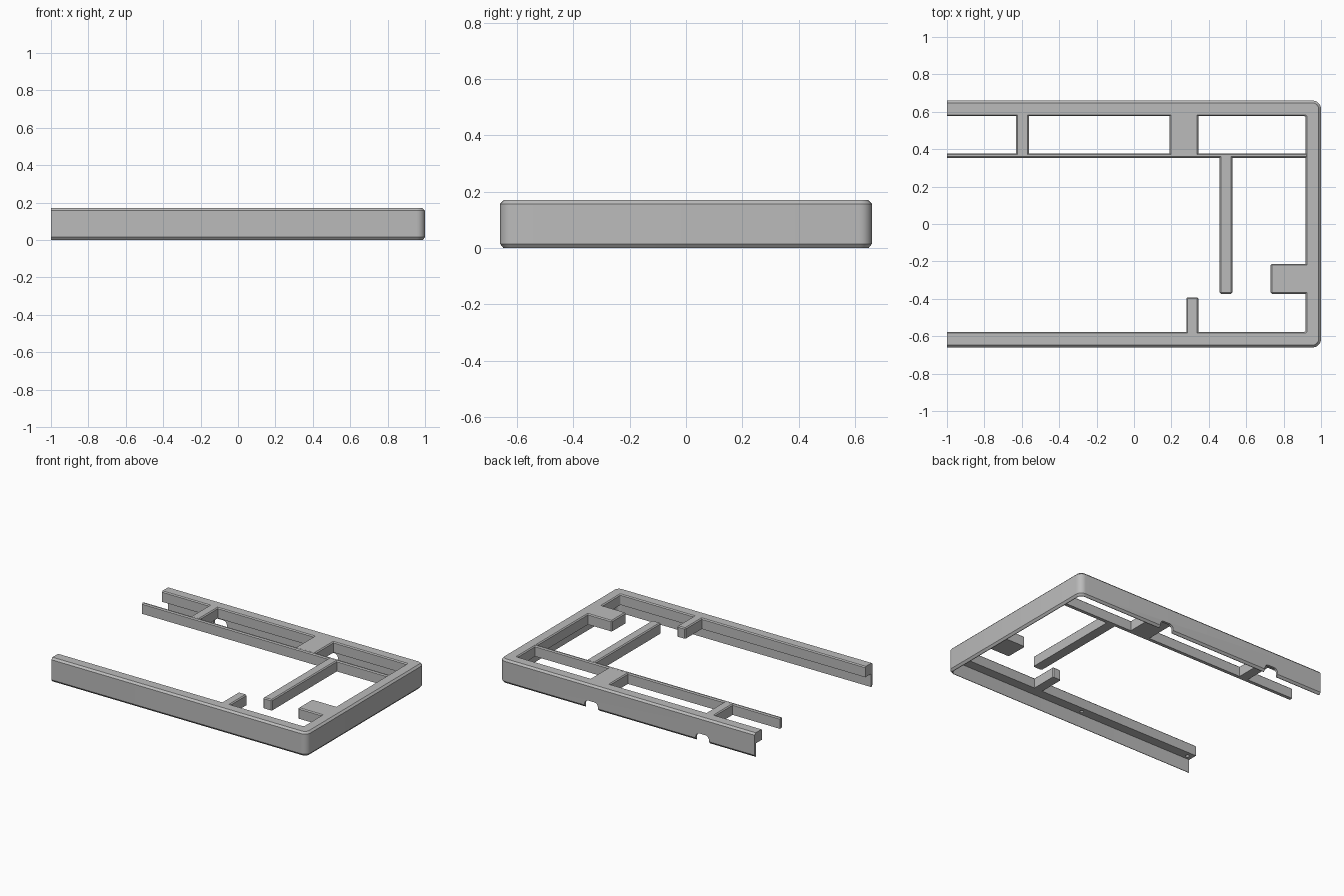
import bpy, bmesh, math
from mathutils import Matrix, Vector

if "Cube" in bpy.data.objects:
    bpy.data.objects.remove(bpy.data.objects["Cube"])

TOP, UNDER = 0.17, 0.095      # top of the frame, underside of the shelf
HX, HY = 1.0, 0.66            # half sizes of the footprint

grey = bpy.data.materials.new("plain grey")
grey.diffuse_color = (0.5, 0.5, 0.5, 1)
grey.use_nodes = True
grey.node_tree.nodes["Principled BSDF"].inputs["Base Color"].default_value = grey.diffuse_color


def make(name, bm):
    bmesh.ops.recalc_face_normals(bm, faces=bm.faces)
    me = bpy.data.meshes.new(name)
    bm.to_mesh(me)
    bm.free()
    me.materials.append(grey)
    ob = bpy.data.objects.new(name, me)
    bpy.context.collection.objects.link(ob)
    return ob


def box_bm(x0, x1, y0, y1, z0, z1):
    bm = bmesh.new()
    m = Matrix.Translation(((x0 + x1) / 2, (y0 + y1) / 2, (z0 + z1) / 2))
    bmesh.ops.create_cube(bm, size=1, matrix=m @ Matrix.Diagonal((x1 - x0, y1 - y0, z1 - z0, 1)))
    return bm


def member(name, x0, x1, y0, y1):
    """Bar of the top lattice with small chamfers; ends cut at x = -1 stay square."""
    bm = box_bm(x0, x1, y0, y1, UNDER, TOP)
    edges = [e for e in bm.edges
             if (all(v.co.z > TOP - 1e-4 for v in e.verts)
                 or abs(e.verts[0].co.z - e.verts[1].co.z) > 0.01)
             and not all(v.co.x < -HX + 1e-4 for v in e.verts)]
    bmesh.ops.bevel(bm, geom=edges, offset=0.007, segments=1, affect='EDGES')
    return make(name, bm)


# Rim: wall-and-shelf section swept round a U that is open at x = -1
section = [(0.012, 0), (0, 0.015), (0, 0.157), (0.013, TOP), (0.076, TOP),
           (0.083, TOP - 0.007), (0.083, UNDER), (0.016, UNDER), (0.016, 0)]
N = 6


def u_path(d):
    r = max(0.045 - d, 0.01)
    pts = [(-HX, -HY + d)]
    for sy, a0 in ((-1, -90), (1, 0)):
        cx, cy = HX - d - r, sy * (HY - d - r)
        for i in range(N + 1):
            a = math.radians(a0 + 90 * i / N)
            pts.append((cx + r * math.cos(a), cy + r * math.sin(a)))
    return pts + [(-HX, HY - d)]


bm = bmesh.new()
rows = [[bm.verts.new((x, y, z)) for x, y in u_path(d)] for d, z in section]
for a, b in zip(rows, rows[1:] + rows[:1]):
    for i in range(len(a) - 1):
        bm.faces.new((a[i], a[i + 1], b[i + 1], b[i]))
for end in (0, -1):
    bm.faces.new([r[end] for r in rows])
rim = make("outer_rim", bm)


def cut(ob, cutter):
    cutter.hide_render = True
    cutter.hide_viewport = True
    mod = ob.modifiers.new("cut", 'BOOLEAN')
    mod.operation, mod.solver, mod.object = 'DIFFERENCE', 'EXACT', cutter


# Arched cable notches in the back wall
for x in (0.28, -0.59):
    bm = box_bm(x - 0.052, x + 0.052, HY - 0.05, HY + 0.05, -0.05, 0.054)
    edges = [e for e in bm.edges if all(v.co.z > 0.05 for v in e.verts)
             and abs(e.verts[0].co.y - e.verts[1].co.y) > 0.05]
    bmesh.ops.bevel(bm, geom=edges, offset=0.028, segments=4, profile=0.5, affect='EDGES')
    cut(rim, make("notch_cutter", bm))

# Small blind holes under the front shelf
for x in (-0.96, -0.08):
    bm = bmesh.new()
    bmesh.ops.create_cone(bm, cap_ends=True, segments=16, radius1=0.012, radius2=0.012,
                          depth=0.08, matrix=Matrix.Translation((x, -0.615, UNDER)))
    cut(rim, make("hole_cutter", bm))

# Lattice bars inside the rim, slightly sunk into their neighbours
member("long_thin_bar", -HX, 0.93, 0.354, 0.378)
member("left_crosspiece", -0.63, -0.562, 0.365, 0.6)
member("right_crosspiece", 0.19, 0.344, 0.365, 0.6)
member("centre_post", 0.457, 0.526, -0.373, 0.367)
member("side_block", 0.73, 0.935, -0.373, -0.213)
member("front_stub", 0.28, 0.345, -0.6, -0.392)

# Smooth the rounded corners, keep chamfers crisp
bpy.ops.object.select_all(action='DESELECT')
rim.select_set(True)
bpy.context.view_layer.objects.active = rim
bpy.ops.object.shade_smooth_by_angle(angle=math.radians(25))
